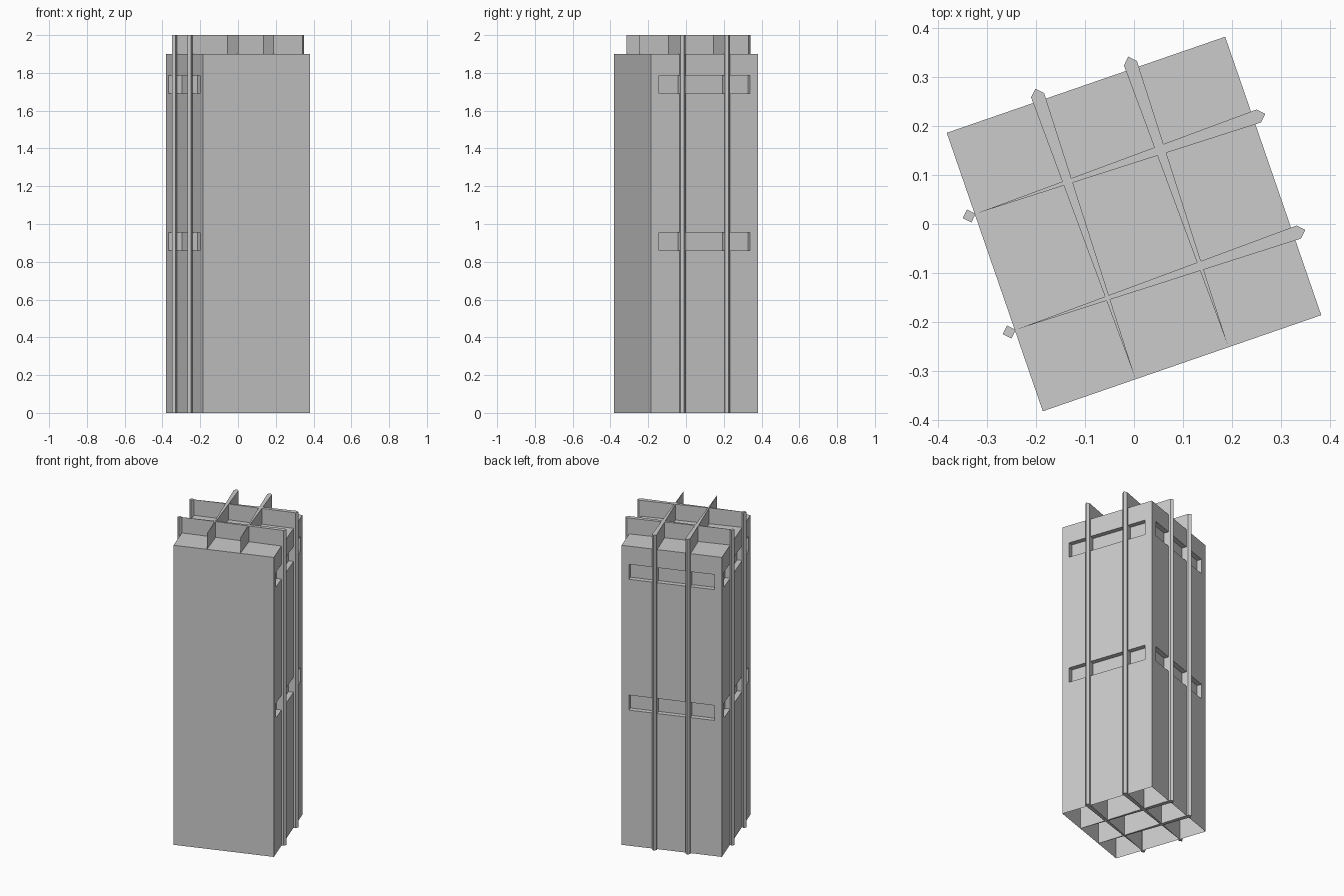
import bpy, bmesh
from math import radians
from mathutils import Matrix, Vector

if "Cube" in bpy.data.objects:
    bpy.data.objects.remove(bpy.data.objects["Cube"])

TURN = Matrix.Rotation(radians(19.04), 4, 'Z')
H = 0.3          # half width of the tower
ROOF = 1.9       # roof height
TOP = 2.0        # fin height
DEPTH = 0.03     # recess depth


def finish(name, bm):
    bmesh.ops.remove_doubles(bm, verts=bm.verts, dist=1e-5)
    bm.transform(TURN)
    me = bpy.data.meshes.new(name)
    bm.to_mesh(me)
    bm.free()
    ob = bpy.data.objects.new(name, me)
    bpy.context.collection.objects.link(ob)
    return ob


def quad(bm, pts):
    return bm.faces.new([bm.verts.new(p) for p in pts])


# Tower shell: open below, flat roof, recessed bands on three sides
bm = bmesh.new()
quad(bm, [(-H, -H, ROOF), (H, -H, ROOF), (H, H, ROOF), (-H, H, ROOF)])
quad(bm, [(-H, -H, 0), (H, -H, 0), (H, -H, ROOF), (-H, -H, ROOF)])
across = [-H, -0.255, 0.255, H]
levels = [0, 0.86, 0.955, 1.69, 1.785, ROOF]
for turn in (90, 180, 270):
    rot = Matrix.Rotation(radians(turn), 3, 'Z')
    for i in range(3):
        for j in range(5):
            a, b, c, d = across[i], across[i + 1], levels[j], levels[j + 1]
            outer = [rot @ Vector(p) for p in
                     ((a, -H, c), (b, -H, c), (b, -H, d), (a, -H, d))]
            if i == 1 and j in (1, 3):
                push = rot @ Vector((0, DEPTH, 0))
                inner = [p + push for p in outer]
                quad(bm, inner)
                for k in range(4):
                    n = (k + 1) % 4
                    quad(bm, [outer[k], outer[n], inner[n], inner[k]])
            else:
                quad(bm, outer)
finish("tower_shell", bm)


def prism(name, outline, angle, offset):
    """Extrude an outline to full height, shifted sideways, then turned."""
    bm = bmesh.new()
    face = quad(bm, [(x, y + offset, 0) for x, y in outline])
    new = bmesh.ops.extrude_face_region(bm, geom=[face])['geom']
    bmesh.ops.translate(bm, vec=(0, 0, TOP),
                        verts=[v for v in new if isinstance(v, bmesh.types.BMVert)])
    bmesh.ops.recalc_face_normals(bm, faces=bm.faces)
    bm.transform(Matrix.Rotation(radians(angle), 4, 'Z'))
    finish(name, bm)


# Tapered fins with pointed ends, and diamond posts on the left face
R, C = 0.014, 0.312
fin = [(-0.298, 0), (C, -R), (C + R, 0), (C, R)]
post = [(-C - R, 0), (-C, -R), (-C + R, 0), (-C, R)]
for side, tag in ((-1, "a"), (1, "b")):
    prism("cross_fin_" + tag, fin, 0, side * 0.125)
    prism("left_post_" + tag, post, 0, side * 0.125)
    prism("long_fin_" + tag, fin, 90, side * 0.1)
